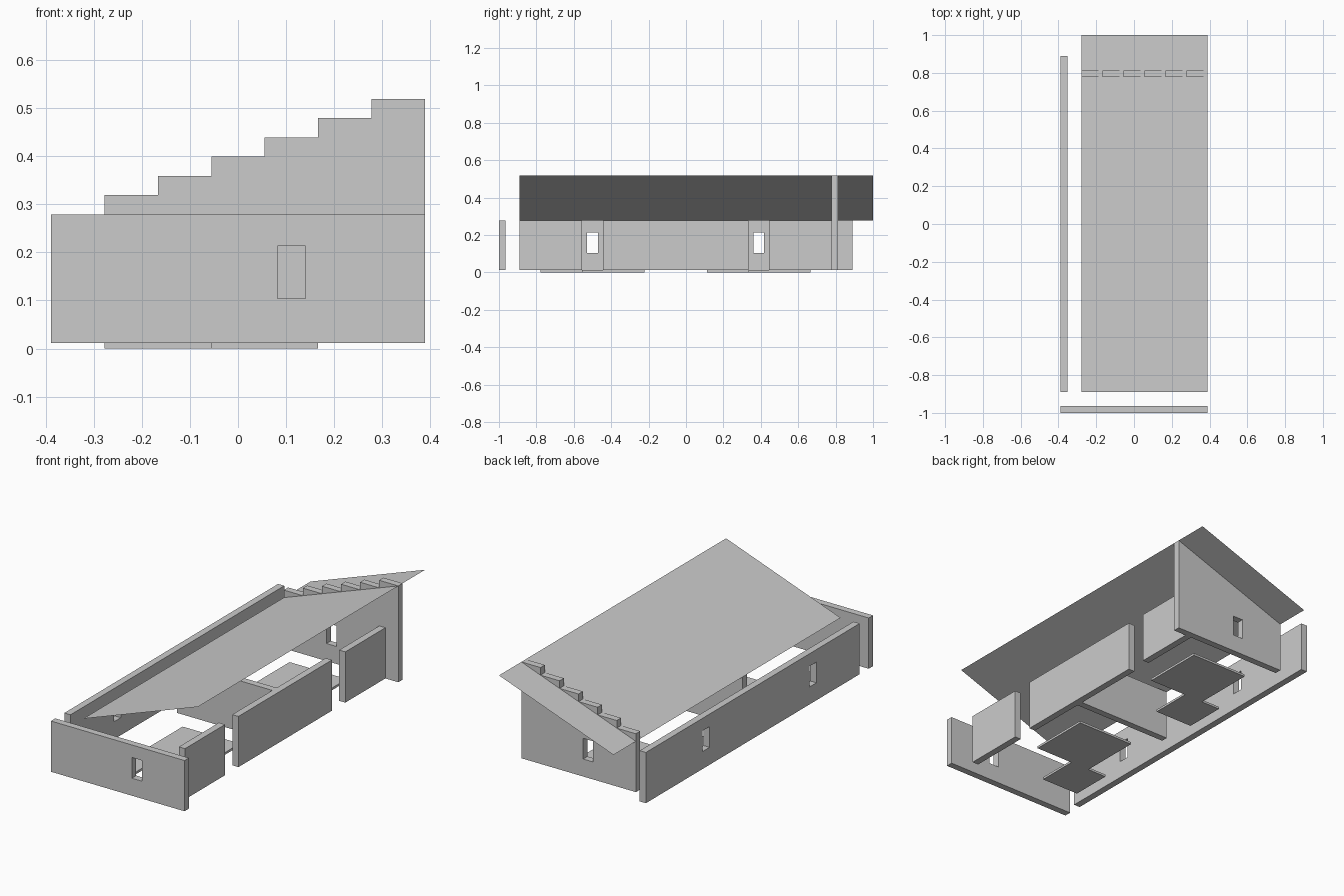
import bpy
import bmesh
from mathutils import Vector

if "Cube" in bpy.data.objects:
    bpy.data.objects.remove(bpy.data.objects["Cube"])

M = 1 / 9            # plan grid module
T = 0.036            # wall thickness
Z0, Z1 = 0.012, 0.279  # wall base and wall top
RISE = 0.04          # height of each gable step

grey = bpy.data.materials.new("light_grey")
grey.diffuse_color = (0.6, 0.6, 0.6, 1)
grey.use_nodes = True
grey.node_tree.nodes["Principled BSDF"].inputs["Base Color"].default_value = grey.diffuse_color


def add_object(name, bm):
    bmesh.ops.recalc_face_normals(bm, faces=bm.faces)
    mesh = bpy.data.meshes.new(name)
    bm.to_mesh(mesh)
    bm.free()
    mesh.materials.append(grey)
    obj = bpy.data.objects.new(name, mesh)
    bpy.context.collection.objects.link(obj)
    return obj


def prism(name, outline, depth):
    """Extrude a flat outline along a depth vector."""
    bm = bmesh.new()
    face = bm.faces.new([bm.verts.new(p) for p in outline])
    ext = bmesh.ops.extrude_face_region(bm, geom=[face], use_keep_orig=True)
    verts = [g for g in ext["geom"] if isinstance(g, bmesh.types.BMVert)]
    bmesh.ops.translate(bm, verts=verts, vec=Vector(depth))
    return add_object(name, bm)


def box(name, x0, x1, y0, y1, z0=Z0, z1=Z1):
    base = [(x0, y0, z0), (x1, y0, z0), (x1, y1, z0), (x0, y1, z0)]
    return prism(name, base, (0, 0, z1 - z0))


def cut_window(wall, x, y, along_x):
    """Cut a small upright window through a wall, centred on x, y."""
    a, b = (0.029, 0.1) if along_x else (0.1, 0.029)
    cutter = box("window_cutter", x - a, x + a, y - b, y + b, 0.104, 0.213)
    cutter.hide_render = True
    mod = wall.modifiers.new("window", 'BOOLEAN')
    mod.operation = 'DIFFERENCE'
    mod.solver = 'EXACT'
    mod.object = cutter
    bpy.context.view_layer.objects.active = wall
    bpy.ops.object.modifier_apply(modifier=mod.name)
    bpy.data.objects.remove(cutter)


# Front wall with one window
front = box("front_wall", -3.5 * M, 3.5 * M, -1, -1 + T)
cut_window(front, M, -1 + T / 2, True)

# Long left wall with two windows
left = box("left_wall", -3.5 * M, -3.5 * M + T, -8 * M, 8 * M)
for y in (-4.5 * M, 3.5 * M):
    cut_window(left, -3.5 * M + T / 2, y, False)

# Right wall in three pieces, leaving two door gaps
for i, (a, b) in enumerate([(-8, -5), (-4, 3), (4, 7)]):
    box(f"right_wall_{i + 1}", 2.5 * M, 2.5 * M + T, a * M, b * M)

# Middle partition
box("partition_wall", -2.5 * M, 2.5 * M, -M, -M + T)

# Back wall with a stepped gable rising to the right
y = 7 * M
outline = [(3.5 * M, y, Z0), (-2.5 * M, y, Z0)]
for i in range(6):
    z = Z1 + (i + 1) * RISE
    outline += [((i - 2.5) * M, y, z), ((i - 1.5) * M, y, z)]
back = prism("back_wall", outline, (0, T, 0))
cut_window(back, 0, y + T / 2, True)

# Thin sloping roof sheet
bm = bmesh.new()
lo, hi = Z1, Z1 + 6 * RISE
bm.faces.new([bm.verts.new(p) for p in (
    (-2.5 * M, -8 * M, lo), (3.5 * M, -8 * M, hi),
    (3.5 * M, 1, hi), (-2.5 * M, 1, lo))])
roof = add_object("roof", bm)
if roof.data.polygons[0].normal.z < 0:
    roof.data.flip_normals()

# Two floor plates: small front part joined to a larger back part
plan = [(-2.5, 0), (-0.5, 0), (-0.5, 2), (1.5, 2), (1.5, 5), (-1.5, 5), (-1.5, 2), (-2.5, 2)]
for i, start in enumerate((-7, 1)):
    prism(f"floor_plate_{i + 1}", [(px * M, (py + start) * M, 0) for px, py in plan], (0, 0, Z0))
